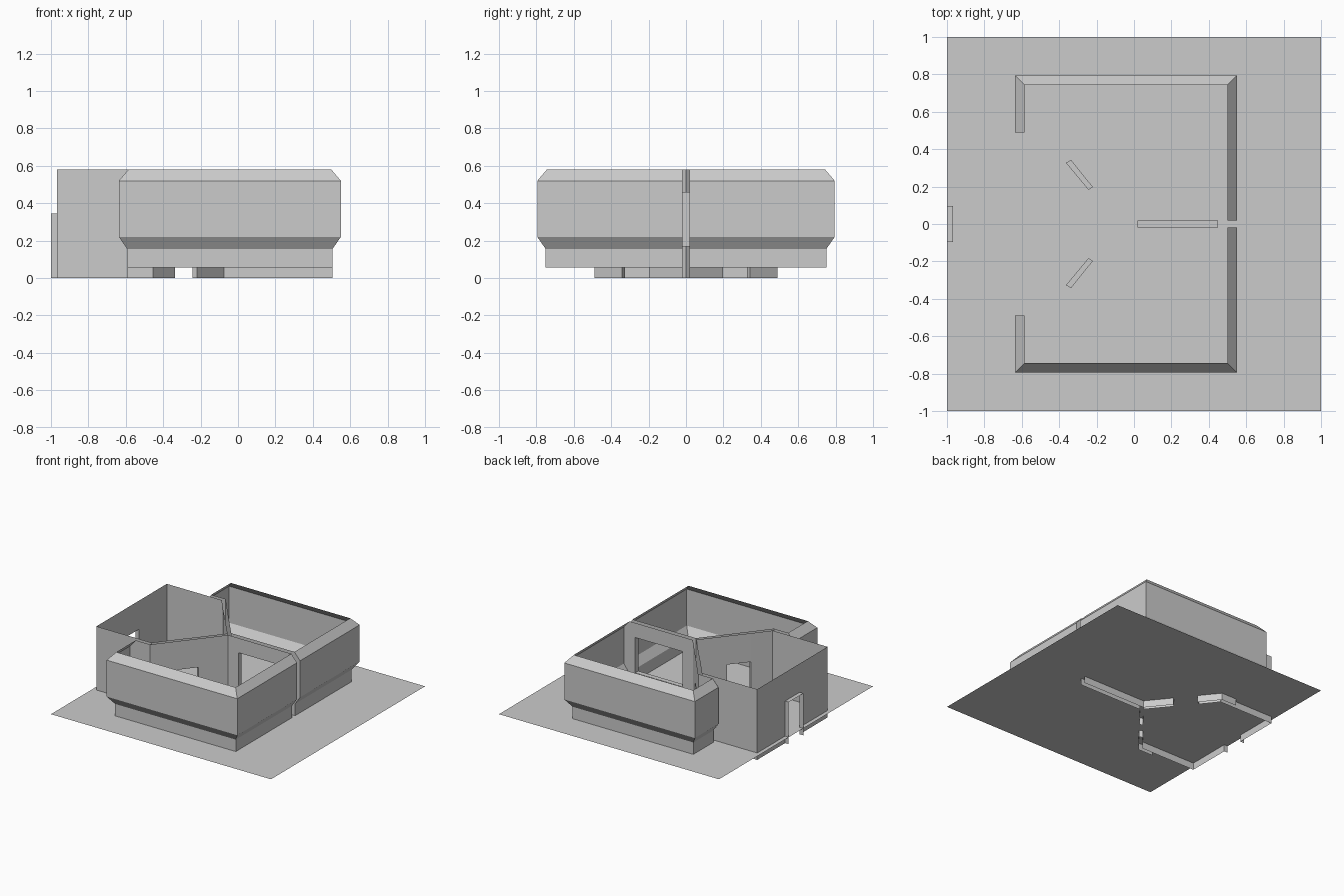
import bpy
from mathutils import Vector

if "Cube" in bpy.data.objects:
    bpy.data.objects.remove(bpy.data.objects["Cube"])

TOP, GROUND, DOOR = 0.58, 0.057, 0.345
SILL, HEAD = 0.17, 0.46
XR, XL, Y0 = 0.505, -0.592, 0.75          # footprint of the outer shell
# shell profile: outward offset, height
PROFILE = [(0, GROUND), (0, 0.155), (0.045, 0.22), (0.045, 0.52), (-0.006, TOP)]


def make(name, faces, flip=False):
    """Mesh object from a list of faces, each a list of points."""
    verts, index, polys = [], {}, []
    for f in faces:
        ids = []
        for p in f:
            k = tuple(round(c, 5) for c in p)
            if k not in index:
                index[k] = len(verts)
                verts.append(k)
            ids.append(index[k])
        polys.append(ids[::-1] if flip else ids)
    me = bpy.data.meshes.new(name)
    me.from_pydata(verts, [], polys)
    ob = bpy.data.objects.new(name, me)
    bpy.context.collection.objects.link(ob)
    return ob


def quad(p, q, z0, z1):
    return [(*p, z0), (*q, z0), (*q, z1), (*p, z1)]


def sheet(p, q, hole=None):
    """Vertical sheet from p to q, hole = (start, end, z0, z1) as plan points."""
    if not hole:
        return [quad(p, q, 0, TOP)]
    a, b, z0, z1 = hole
    faces = [quad(p, a, 0, TOP), quad(b, q, 0, TOP), quad(a, b, z1, TOP)]
    if z0 > 0:
        faces.append(quad(a, b, 0, z0))
    return faces


def reveal(a, b, c, d, z0, z1):
    """Lining of an opening between sheet edge a-b and sheet edge c-d."""
    faces = [quad(a, c, z0, z1), quad(d, b, z0, z1),
             [(*a, z1), (*b, z1), (*d, z1), (*c, z1)]]
    if z0 > 0:
        faces.append([(*a, z0), (*c, z0), (*d, z0), (*b, z0)])
    return faces


# ground slab
make("ground_plate", [[(-1, -1, GROUND), (1, -1, GROUND), (1, 1, GROUND), (-1, 1, GROUND)]])

for s, side in ((1, "back"), (-1, "front")):
    # outer shell: profile swept around three sides of each room
    def ring(o, z):
        return [(XR + o, s * 0.02, z), (XR + o, s * (Y0 + o), z),
                (XL - o, s * (Y0 + o), z), (XL - o, s * 0.49, z)]
    rings = [ring(o, z) for o, z in PROFILE]
    shell = [[lo[i], lo[i + 1], hi[i + 1], hi[i]]
             for lo, hi in zip(rings, rings[1:]) for i in range(3)]
    make(side + "_outer_shell", shell, s < 0)

    # room side of inner walls: window wall, angled door wall, hall wall
    P = lambda x, y: (x, s * y)
    da, db = P(-0.22, 0.198), P(-0.337, 0.343)
    walls = sheet(P(-0.076, 0.02), P(0.46, 0.02), (P(0.02, 0.02), P(0.448, 0.02), SILL, HEAD))
    walls += sheet(P(-0.076, 0.02), P(-0.455, 0.49), (da, db, 0, DOOR))
    walls += sheet(P(-0.455, 0.49), P(-0.55, 0.49))
    # wall ends shaped to the shell profile
    for x0, xe, d, y in ((0.46, XR, 1, 0.02), (-0.55, XL, -1, 0.49)):
        walls.append([(x0, s * y, 0), (xe, s * y, 0)]
                     + [(xe + d * o, s * y, z) for o, z in PROFILE]
                     + [(x0, s * y, TOP)])
    make(side + "_room_walls", walls, s > 0)

    # hall side of the angled wall, and the hall side wall
    ha, hb = P(-0.243, 0.182), P(-0.364, 0.327)
    hall = sheet((-0.095, 0), P(-0.467, 0.457), (ha, hb, 0, DOOR))
    hall += sheet(P(-0.467, 0.457), P(-0.967, 0.457))
    make(side + "_hall_wall", hall, s < 0)
    make(side + "_door_lining", reveal(da, db, ha, hb, 0, DOOR), s < 0)

# window lining through the dividing wall
make("window_lining", reveal((0.02, 0.02), (0.448, 0.02), (0.02, -0.02), (0.448, -0.02), SILL, HEAD))

# entrance wall with projecting door frame
e0, e1 = (-0.967, -0.095), (-0.967, 0.095)
make("entrance_wall", sheet((-0.967, -0.457), (-0.967, 0.457), (e0, e1, 0, DOOR)), True)
make("entrance_frame", reveal(e0, e1, (-1, -0.095), (-1, 0.095), 0, DOOR))
